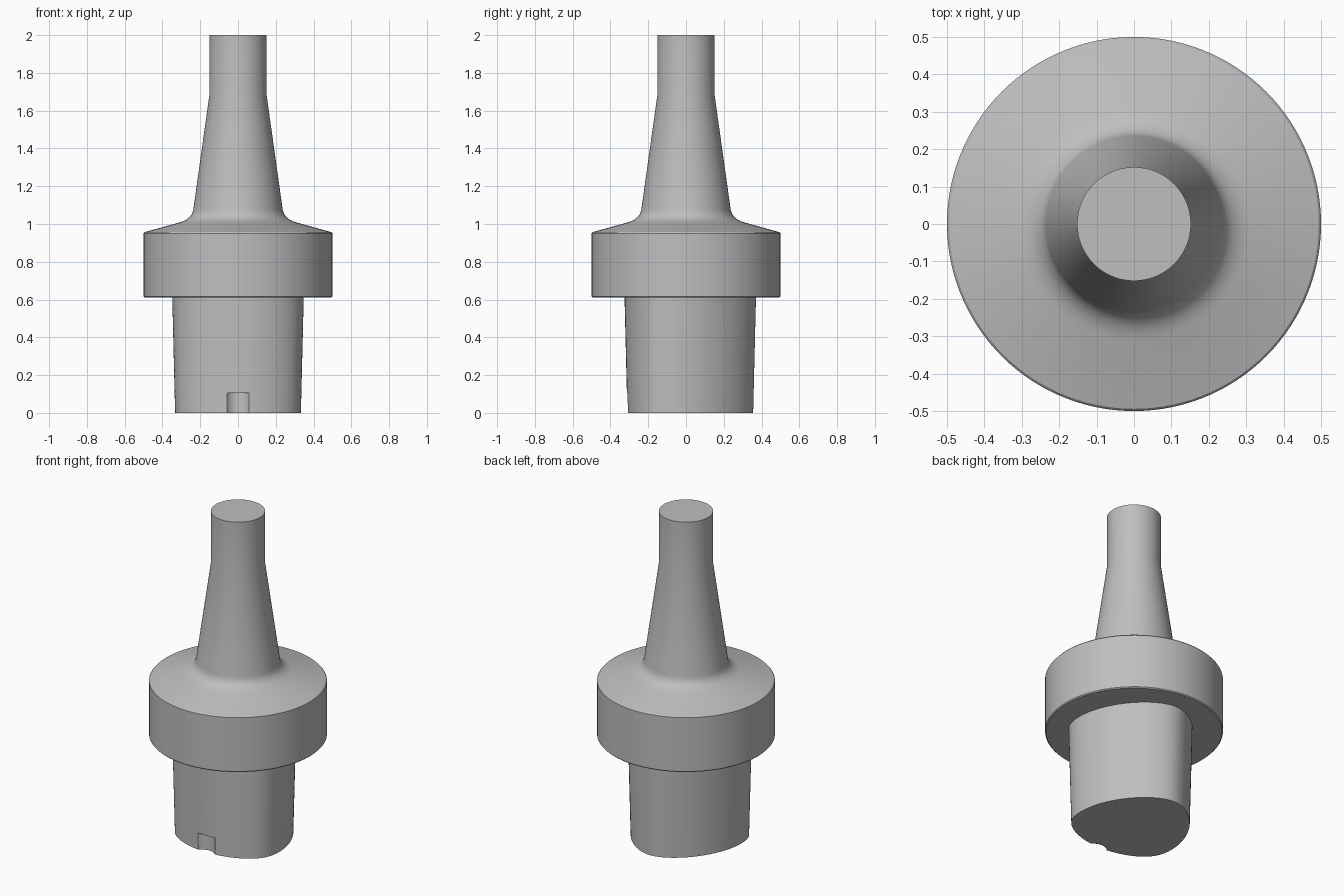
import bpy, bmesh, math
from mathutils import Vector

if "Cube" in bpy.data.objects:
    bpy.data.objects.remove(bpy.data.objects["Cube"], do_unlink=True)

SEGMENTS = 120

steel = bpy.data.materials.new("brushed_steel_grey")
steel.use_nodes = True
GREY = (0.52, 0.52, 0.52, 1)
steel.diffuse_color = GREY
steel.node_tree.nodes["Principled BSDF"].inputs["Base Color"].default_value = GREY


def loft(name, rings):
    """Skin a stack of closed rings and cap both ends."""
    bm = bmesh.new()
    loops = [[bm.verts.new(p) for p in ring] for ring in rings]
    for low, high in zip(loops, loops[1:]):
        n = len(low)
        for i in range(n):
            j = (i + 1) % n
            bm.faces.new((low[i], low[j], high[j], high[i]))
    bm.faces.new(loops[0][::-1])
    bm.faces.new(loops[-1])
    mesh = bpy.data.meshes.new(name)
    bm.to_mesh(mesh)
    bm.free()
    mesh.materials.append(steel)
    obj = bpy.data.objects.new(name, mesh)
    bpy.context.collection.objects.link(obj)
    return obj


def circle(radius, z, y=0.0, count=SEGMENTS):
    turn = [2 * math.pi * i / count for i in range(count)]
    return [(radius * math.cos(a), y + radius * math.sin(a), z) for a in turn]


def trilobe(radius, z, lobe=0.0225):
    """Rounded three-lobed section with one lobe towards the back."""
    ring = []
    for i in range(SEGMENTS):
        a = 2 * math.pi * i / SEGMENTS
        b = 3 * (a - math.pi / 2)
        h, dh = radius + lobe * math.cos(b), -3 * lobe * math.sin(b)
        ring.append((h * math.cos(a) - dh * math.sin(a),
                     h * math.sin(a) + dh * math.cos(a), z))
    return ring


def select_only(obj):
    bpy.ops.object.select_all(action='DESELECT')
    obj.select_set(True)
    bpy.context.view_layer.objects.active = obj


def smooth(obj):
    select_only(obj)
    bpy.ops.object.shade_smooth_by_angle(angle=math.radians(30))


# Flange, filleted shoulder, tapered neck and straight tip
fillet_start, corner, fillet_end = Vector((0.31, 1.008)), Vector((0.243, 1.027)), Vector((0.236, 1.08))
fillet = []
for k in range(11):
    t = k / 10
    fillet.append((1 - t) ** 2 * fillet_start + 2 * t * (1 - t) * corner + t * t * fillet_end)
profile = [(0.494, 0.61), (0.5, 0.616), (0.5, 0.95), (0.494, 0.957)]
profile += [tuple(p) for p in fillet]
profile += [(0.152, 1.68), (0.152, 2.0)]
body = loft("flange_and_neck", [circle(r, z) for r, z in profile])
smooth(body)

# Tapered three-lobed shank
shank = loft("lobed_shank", [trilobe(0.333, 0), trilobe(0.348, 0.612)])

# Shallow rounded key groove in the front flat of the shank
cutter = loft("groove_cutter", [circle(0.075, z, -0.356, 48) for z in (-0.1, 0.105)])
cutter.hide_render = True
cut = shank.modifiers.new("key_groove", 'BOOLEAN')
cut.operation = 'DIFFERENCE'
cut.solver = 'EXACT'
cut.object = cutter
select_only(shank)
bpy.ops.object.modifier_apply(modifier=cut.name)
bpy.data.objects.remove(cutter, do_unlink=True)
smooth(shank)
